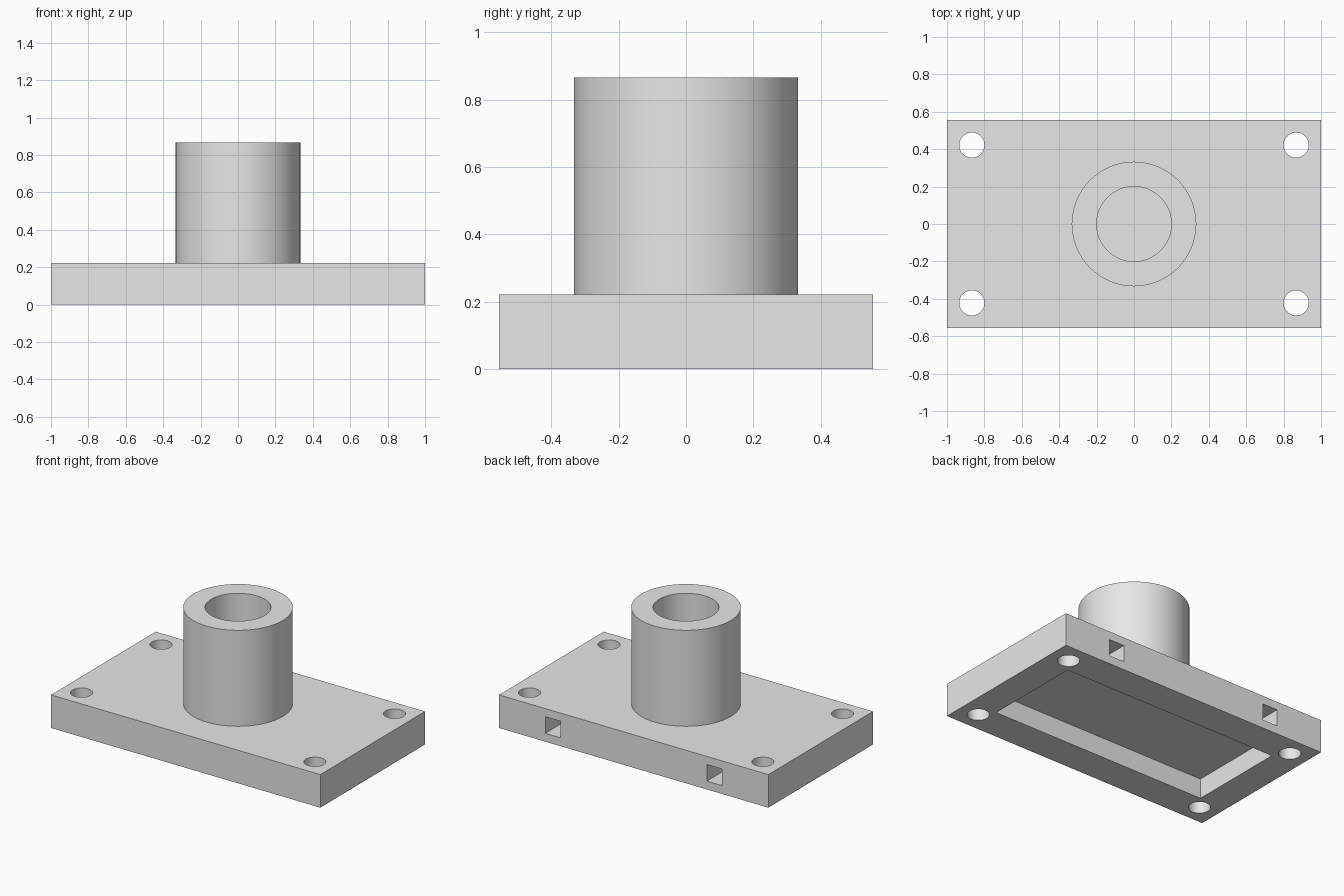
import bpy
import bmesh
import math
from mathutils import Matrix, Vector

cube = bpy.data.objects.get("Cube")
if cube:
    bpy.data.objects.remove(cube, do_unlink=True)

# Main sizes
HALF_X, HALF_Y, PLATE_H = 1.0, 0.555, 0.222
TUBE_R, BORE_R, TOP = 0.333, 0.2, 0.866
POCKET_X, POCKET_Y, POCKET_H = 0.8, 0.333, 0.133
SEGMENTS = 96

grey = bpy.data.materials.new("light_grey")
grey.use_nodes = True
grey.diffuse_color = (0.8, 0.8, 0.8, 1)
grey.node_tree.nodes["Principled BSDF"].inputs["Base Color"].default_value = grey.diffuse_color


def add_object(name, bm):
    bmesh.ops.recalc_face_normals(bm, faces=bm.faces)
    mesh = bpy.data.meshes.new(name)
    bm.to_mesh(mesh)
    bm.free()
    mesh.materials.append(grey)
    obj = bpy.data.objects.new(name, mesh)
    bpy.context.collection.objects.link(obj)
    return obj


def box(name, low, high):
    low, high = Vector(low), Vector(high)
    bm = bmesh.new()
    place = Matrix.Translation((low + high) / 2) @ Matrix.Diagonal((*(high - low), 1))
    bmesh.ops.create_cube(bm, size=1, matrix=place)
    return add_object(name, bm)


def cylinder(name, x, y, radius, low, high):
    bm = bmesh.new()
    bmesh.ops.create_cone(bm, cap_ends=True, segments=SEGMENTS, radius1=radius,
                          radius2=radius, depth=high - low,
                          matrix=Matrix.Translation((x, y, (low + high) / 2)))
    return add_object(name, bm)


def select_only(obj):
    bpy.ops.object.select_all(action="DESELECT")
    obj.select_set(True)
    bpy.context.view_layer.objects.active = obj


def cut(target, cutter):
    cutter.hide_render = True
    mod = target.modifiers.new("cut", "BOOLEAN")
    mod.operation = "DIFFERENCE"
    mod.solver = "EXACT"
    mod.object = cutter
    select_only(target)
    bpy.ops.object.modifier_apply(modifier=mod.name)
    bpy.data.objects.remove(cutter, do_unlink=True)


def smooth(obj):
    select_only(obj)
    bpy.ops.object.shade_smooth_by_angle(angle=math.radians(30))


# Base plate with a pocket underneath
plate = box("base_plate", (-HALF_X, -HALF_Y, 0), (HALF_X, HALF_Y, PLATE_H))
cut(plate, box("pocket", (-POCKET_X, -POCKET_Y, -0.1), (POCKET_X, POCKET_Y, POCKET_H)))

# Corner bolt holes, and square channels through the back wall
for side in (-1, 1):
    for end in (-1, 1):
        cut(plate, cylinder("bolt_hole", side * 0.867, end * 0.422, 0.067, -0.1, 0.4))
    cut(plate, box("channel", (side * 0.6 - 0.056, 0.33, 0.056),
                   (side * 0.6 + 0.056, 0.7, 0.167)))
smooth(plate)

# Upright tube, open at the top, closed below by the plate
tube = cylinder("upright_tube", 0, 0, TUBE_R, PLATE_H, TOP)
cut(tube, cylinder("bore", 0, 0, BORE_R, PLATE_H - 0.1, TOP + 0.1))
smooth(tube)
